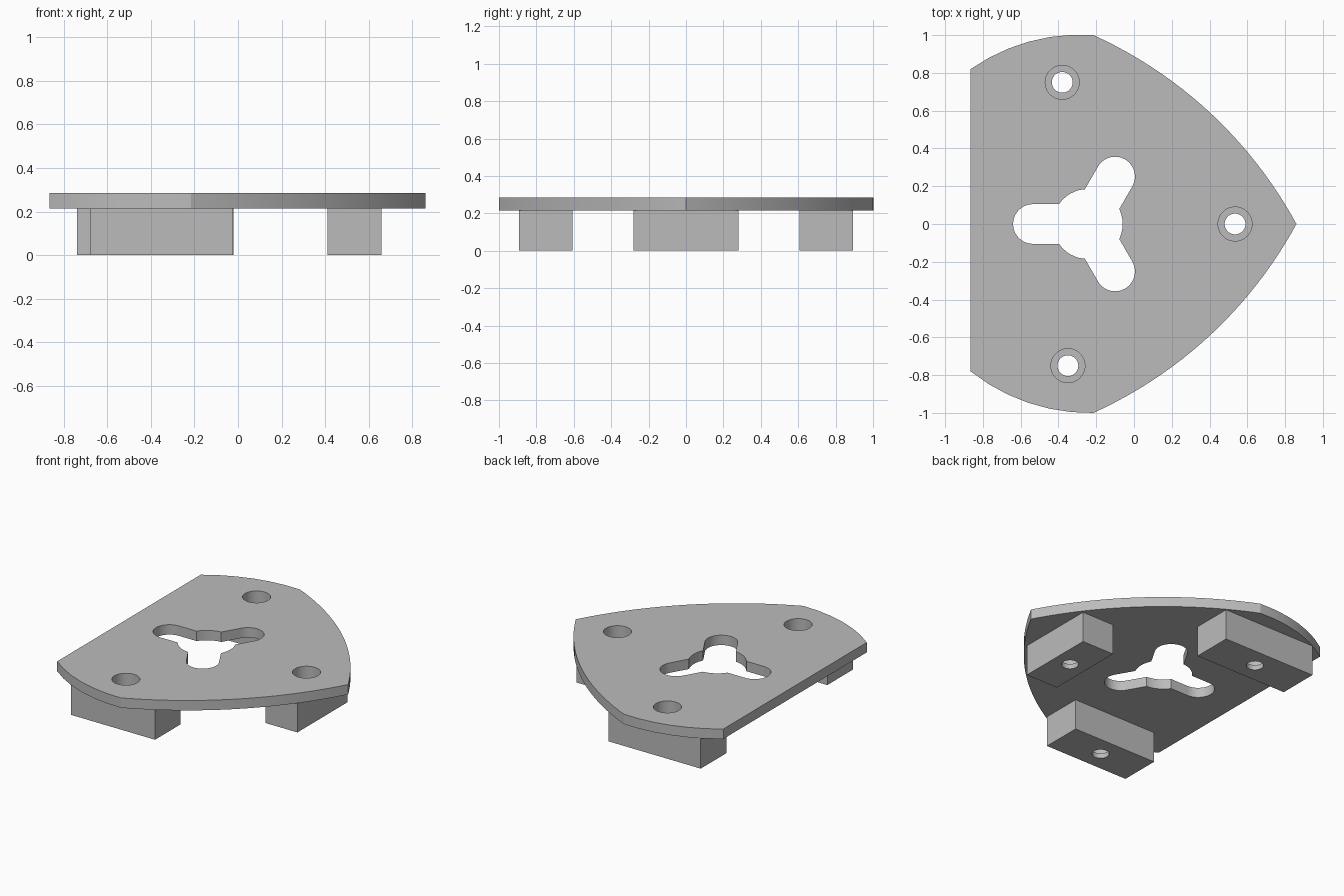
import bpy, bmesh, math
from mathutils import Vector

if "Cube" in bpy.data.objects:
    bpy.data.objects.remove(bpy.data.objects["Cube"], do_unlink=True)

grey = bpy.data.materials.new("plain grey")
grey.use_nodes = True
grey.diffuse_color = (0.5, 0.5, 0.5, 1)
grey.node_tree.nodes["Principled BSDF"].inputs["Base Color"].default_value = (0.5, 0.5, 0.5, 1)

BLOCK_TOP, PLATE_TOP = 0.215, 0.285
SEAT = 0.035               # floor of each counterbore


def prism(name, points, z0, z1):
    """Extrude a flat outline from z0 to z1."""
    bm = bmesh.new()
    face = bm.faces.new([bm.verts.new((x, y, z0)) for x, y in points])
    ext = bmesh.ops.extrude_face_region(bm, geom=[face])
    top = [v for v in ext["geom"] if isinstance(v, bmesh.types.BMVert)]
    bmesh.ops.translate(bm, verts=top, vec=(0, 0, z1 - z0))
    bmesh.ops.recalc_face_normals(bm, faces=bm.faces)
    mesh = bpy.data.meshes.new(name)
    bm.to_mesh(mesh)
    bm.free()
    mesh.materials.append(grey)
    ob = bpy.data.objects.new(name, mesh)
    bpy.context.collection.objects.link(ob)
    return ob


def bulge(p, q, sagitta, n):
    """Points from p up to, not including, q on an arc bowed to the left of p-q."""
    p, q = Vector(p), Vector(q)
    half = (q - p).length / 2
    along = (q - p).normalized()
    out = Vector((-along.y, along.x))
    radius = (half ** 2 + sagitta ** 2) / (2 * sagitta)
    centre = (p + q) / 2 + out * (sagitta - radius)
    sweep = math.asin(half / radius)
    angles = [sweep * (2 * i / n - 1) for i in range(n)]
    return [centre + radius * (along * math.sin(a) + out * math.cos(a)) for a in angles]


def circle(x, y, r, n=48):
    return [(x + r * math.cos(math.tau * i / n), y + r * math.sin(math.tau * i / n))
            for i in range(n)]


def capsule(centre, angle, length, r, n=24):
    """Slot outline running from centre to a round end."""
    d = Vector((math.cos(angle), math.sin(angle)))
    side = Vector((-d.y, d.x))
    c = Vector(centre)
    tip = c + d * length
    pts = [tip + r * (side * math.cos(a) + d * math.sin(a))
           for a in (math.pi * i / n for i in range(n + 1))]
    return [c + side * r] + pts + [c - side * r]


def cut(target, points, z0, z1):
    cutter = prism("cutter", points, z0, z1)
    cutter.hide_render = True
    mod = target.modifiers.new("cut", 'BOOLEAN')
    mod.operation, mod.solver, mod.object = 'DIFFERENCE', 'EXACT', cutter
    bpy.context.view_layer.objects.active = target
    bpy.ops.object.modifier_apply(modifier=mod.name)
    bpy.data.objects.remove(cutter, do_unlink=True)


# Plate with one straight side and bowed sides meeting at a point
back_left, back, nose = (-0.865, 0.82), (-0.215, 1.0), (0.86, 0)
front, front_left = (-0.215, -1.0), (-0.865, -0.78)
outline = (bulge(back_left, back, 0.058, 6) + bulge(back, nose, 0.12, 24)
           + bulge(nose, front, 0.12, 24) + bulge(front, front_left, 0.06, 6)
           + [Vector(front_left)])
plate = prism("plate", outline, BLOCK_TOP, PLATE_TOP)

# Three-lobed central opening
hub = (-0.245, 0)
cut(plate, circle(*hub, 0.185), 0.1, 0.4)
for turn in (60, 180, 300):
    cut(plate, capsule(hub, math.radians(turn), 0.29, 0.105), 0.1, 0.4)

# Feet, each with a counterbored screw hole through foot and plate
feet = {
    "back_foot": (-0.38, 0.75, 0.72, 0.285),
    "front_foot": (-0.35, -0.75, 0.655, 0.285),
    "nose_foot": (0.535, 0, 0.25, 0.56),
}
parts = [plate]
for name, (x, y, w, d) in feet.items():
    corners = [(x + sx * w / 2, y + sy * d / 2)
               for sx, sy in ((-1, -1), (1, -1), (1, 1), (-1, 1))]
    foot = prism(name, corners, 0, BLOCK_TOP)
    cut(foot, circle(x, y, 0.09), SEAT, 0.4)
    cut(foot, circle(x, y, 0.055), -0.1, 0.4)
    cut(plate, circle(x, y, 0.09), 0.1, 0.4)
    parts.append(foot)

# Smooth the curved walls, keep the edges crisp
bpy.ops.object.select_all(action='DESELECT')
for ob in parts:
    ob.select_set(True)
bpy.context.view_layer.objects.active = plate
bpy.ops.object.shade_smooth_by_angle(angle=math.radians(20))
